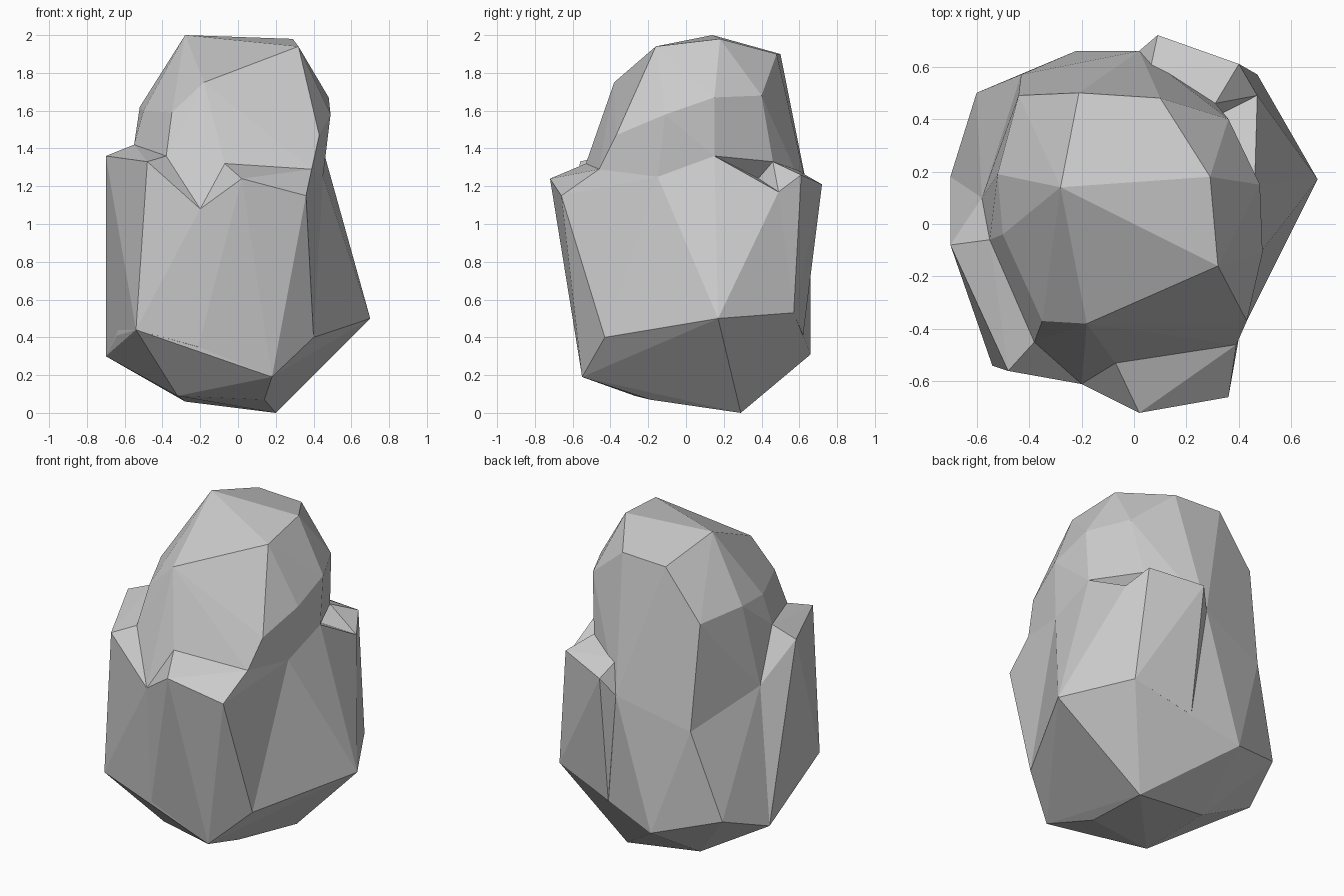
import bpy
import bmesh
from math import radians

default_cube = bpy.data.objects.get("Cube")
if default_cube:
    bpy.data.objects.remove(default_cube, do_unlink=True)

stone = bpy.data.materials.new("grey_stone")
stone.use_nodes = True
stone_colour = (.6, .6, .6, 1)
stone.diffuse_color = stone_colour
stone.node_tree.nodes["Principled BSDF"].inputs["Base Color"].default_value = stone_colour

# Every chunk reaches inward to this point, so that the chunks overlap
core = (0, 0, .8)


def rock_chunk(name, *point_groups):
    """Make one faceted convex chunk of rock around groups of corner points."""
    bm = bmesh.new()
    for corner in {core}.union(*point_groups):
        bm.verts.new(corner)
    hull = bmesh.ops.convex_hull(bm, input=bm.verts)
    loose = [v for v in bm.verts if not v.link_faces]
    bmesh.ops.delete(bm, geom=loose, context='VERTS')
    bmesh.ops.dissolve_limit(bm, angle_limit=radians(2), verts=bm.verts, edges=bm.edges)
    bmesh.ops.recalc_face_normals(bm, faces=bm.faces)
    mesh = bpy.data.meshes.new(name)
    bm.to_mesh(mesh)
    bm.free()
    mesh.materials.append(stone)
    chunk = bpy.data.objects.new(name, mesh)
    bpy.context.collection.objects.link(chunk)
    return chunk


def fuse(target, other):
    """Merge another chunk into the target and remove the leftover chunk."""
    union = target.modifiers.new("union_" + other.name, 'BOOLEAN')
    union.operation = 'UNION'
    union.solver = 'EXACT'
    union.object = other
    bpy.ops.object.select_all(action='DESELECT')
    bpy.context.view_layer.objects.active = target
    target.select_set(True)
    bpy.ops.object.modifier_apply(modifier=union.name)
    bpy.data.objects.remove(other, do_unlink=True)


# Seams where the crown sinks into the ledges around it
front_notch = [(-.2, -.61, 1.08)]
front_seam = [(-.07, -.53, 1.32), (.39, -.46, 1.29)]
right_seam = [(-.38, -.45, 1.36), (-.55, -.06, 1.42), (-.58, .1, 1.11)]
left_seam = [(.45, -.15, 1.25), (.46, .15, 1.36)]
back_seam = [(.31, .46, 1.33), (.06, .58, 1.29)]
back_notch = [(.02, .66, 1.1), (-.43, .57, .96)]

# Crown: a tilted cap above a ring of shoulder corners
cap = [(-.28, .14, 2), (.29, .18, 1.98), (.32, -.16, 1.94),
       (-.18, -.38, 1.75), (-.21, .5, 1.9), (.1, .48, 1.9)]
shoulders = [(.48, .15, 1.67), (.49, -.11, 1.58), (.36, .4, 1.68), (.43, -.37, 1.47),
             (-.35, -.37, 1.59), (-.5, -.04, 1.6), (-.52, .19, 1.62), (-.44, .49, 1.6)]

# Lower rim and underside, shared by the base and the ledges
front_rim = [(-.21, -.55, .35), (.18, -.55, .19), (.4, -.43, .4)]
right_rim = [(-.54, -.54, .44), (-.64, -.13, .41), (-.7, .18, .3)]
back_rim = [(.47, .57, .53), (.1, .62, .41)]
far_rim = [(.7, .17, .5), (-.22, .66, .31), (-.6, .5, .42)]
underside = [(.2, .29, 0), (-.28, .26, .06), (-.32, -.27, .09), (.14, -.19, .07)]
left_foot = [(.47, .49, 1.17)]

rock = rock_chunk("rock", front_notch, right_seam[2:], left_seam, left_foot, back_notch,
                  front_rim, right_rim, back_rim, far_rim, underside)
chunks = [
    rock_chunk("crown", cap, shoulders, front_notch, front_seam, right_seam,
               left_seam, back_seam, back_notch),
    rock_chunk("front_ledge", [(.02, -.72, 1.24), (.36, -.66, 1.15)],
               front_notch, front_seam, left_seam[:1], front_rim),
    rock_chunk("right_ledge", [(-.48, -.56, 1.33), (-.7, -.08, 1.36)],
               front_notch, right_seam, right_rim, front_rim[:1]),
    rock_chunk("back_ledge", [(.4, .61, 1.26), (.09, .72, 1.21)],
               back_seam, back_notch[:1], left_foot, back_rim),
]
for chunk in chunks:
    fuse(rock, chunk)

# Crisp flat facets
rock.data.shade_flat()
